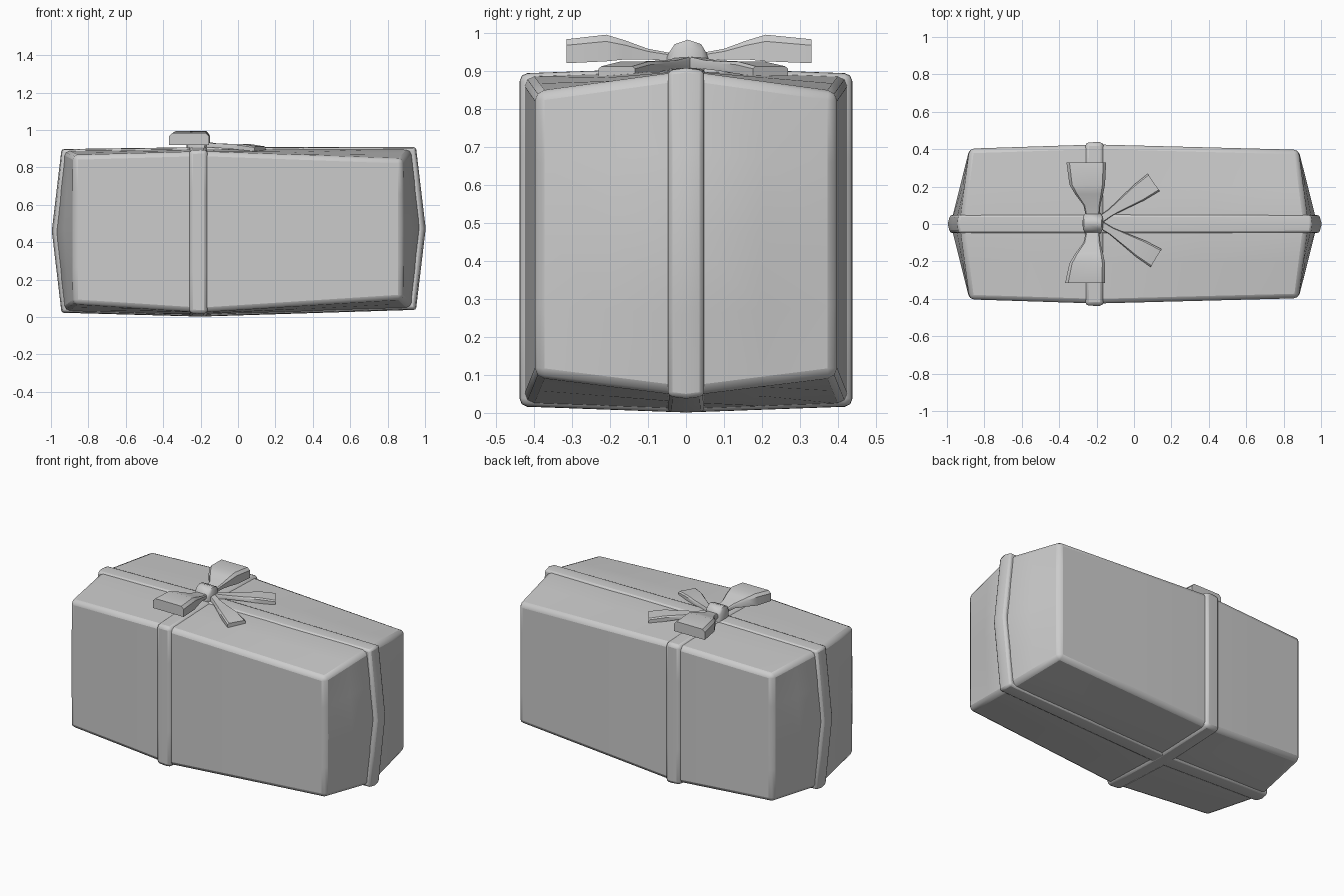
import bpy, bmesh
from mathutils import Vector

if "Cube" in bpy.data.objects:
    bpy.data.objects.remove(bpy.data.objects["Cube"])


def finish(bm, name, bevel=0.0, angle=0.6):
    bmesh.ops.recalc_face_normals(bm, faces=bm.faces)
    me = bpy.data.meshes.new(name)
    bm.to_mesh(me)
    bm.free()
    ob = bpy.data.objects.new(name, me)
    bpy.context.collection.objects.link(ob)
    bpy.ops.object.select_all(action='DESELECT')
    bpy.context.view_layer.objects.active = ob
    ob.select_set(True)
    bpy.ops.object.shade_smooth_by_angle(angle=angle)
    if bevel:
        mod = ob.modifiers.new("soft_edges", 'BEVEL')
        mod.width = bevel
        mod.segments = 2
        mod.limit_method = 'ANGLE'
        mod.angle_limit = 0.8
    return ob


def puff(p):
    """Map a unit cube point to the puffed, slightly uneven parcel shape."""
    a, b, c = p
    A, B, C = abs(a), abs(b), abs(c)
    left = a < 0
    end = 0.88 + 0.05 * (1 - B) + 0.05 * (1 - B) * (1 - C)
    x = -0.2 + a * (end - 0.2 if left else end + 0.2)
    y = b * (0.425 - (0.022 if left else 0.028) * A)
    top = 0.90 - 0.015 * B - (0.01 * A + 0.01 * A * B if left else 0.04 * A * B)
    low = 0.01 + 0.015 * B + (0.02 * A + 0.025 * A * B if left else 0.035 * A + 0.035 * A * B)
    return Vector((x, y, (top + low) / 2 + c * (top - low) / 2))


def puffed_box(name, lo, hi, bevel):
    bm = bmesh.new()
    bmesh.ops.create_cube(bm, size=1)
    for v in bm.verts:
        v.co = Vector([lo[i] if v.co[i] < 0 else hi[i] for i in range(3)])
    for axis in range(3):
        n = Vector((0, 0, 0))
        n[axis] = 1
        for d in (-0.5, 0, 0.5):
            bmesh.ops.bisect_plane(bm, geom=bm.verts[:] + bm.edges[:] + bm.faces[:],
                                   plane_co=n * d, plane_no=n)
    for v in bm.verts:
        v.co = puff(v.co)
    return finish(bm, name, bevel)


def loft(name, stations, side, angle=0.6):
    """Stations: x, y, half width, bottom z, top z; side is the width direction."""
    bm = bmesh.new()
    s = Vector(side).normalized()
    rings = []
    for x, y, w, z0, z1 in stations:
        dx, dy = s.x * w, s.y * w
        e = (z1 - z0) * 0.25
        rings.append([bm.verts.new(q) for q in (
            (x - dx, y - dy, z0), (x + dx, y + dy, z0),
            (x + dx, y + dy, z1 - e), (x + dx * 0.85, y + dy * 0.85, z1),
            (x - dx * 0.85, y - dy * 0.85, z1), (x - dx, y - dy, z1 - e))])
    for r, t in zip(rings, rings[1:]):
        for i in range(6):
            j = (i + 1) % 6
            bm.faces.new((r[i], r[j], t[j], t[i]))
    bm.faces.new(rings[0])
    bm.faces.new(rings[-1])
    return finish(bm, name, angle=angle)


# Parcel and the two ribbon bands wrapped around it
puffed_box("gift_box", (-1, -1, -1), (1, 1, 1), 0.025)
puffed_box("cross_ribbon", (-0.09, -1.03, -1.02), (0.035, 1.03, 1.02), 0.02)
puffed_box("long_ribbon", (-1.02, -0.12, -1.018), (1.02, 0.12, 1.018), 0.012)

# Bow loops
for name, s, reach in (("back_loop", 1, 0.33), ("front_loop", -1, 0.315)):
    cx = -0.255 if s > 0 else -0.262
    loft(name, [(-0.22, s * 0.03, 0.035, 0.925, 0.945),
                (-0.225, s * 0.10, 0.045, 0.93, 0.958),
                (-0.24, s * 0.16, 0.075, 0.93, 0.98),
                (-0.25, s * 0.21, 0.095, 0.925, 0.995),
                (cx, s * reach, 0.106, 0.92, 0.983)], (1, 0))

# Bow tails
for name, tip in (("back_tail", (0.105, 0.222)), ("front_tail", (0.118, -0.182))):
    start = Vector((-0.2, 0.01))
    d = Vector(tip) - start
    stations = []
    for t, w, z0, z1 in ((0, 0.02, 0.91, 0.94), (0.25, 0.02, 0.905, 0.928),
                         (0.5, 0.035, 0.9, 0.925), (0.75, 0.05, 0.893, 0.925),
                         (1, 0.056, 0.886, 0.912)):
        p = start + d * t
        stations.append((p.x, p.y, w, z0, z1))
    loft(name, stations, (-d.y, d.x))

# Knot
loft("bow_knot", [(-0.22, -0.05, 0.04, 0.895, 0.94), (-0.22, -0.03, 0.052, 0.895, 0.97),
                  (-0.22, 0.005, 0.056, 0.895, 0.982), (-0.22, 0.04, 0.052, 0.895, 0.97),
                  (-0.22, 0.058, 0.04, 0.895, 0.94)], (1, 0), 1.0)
